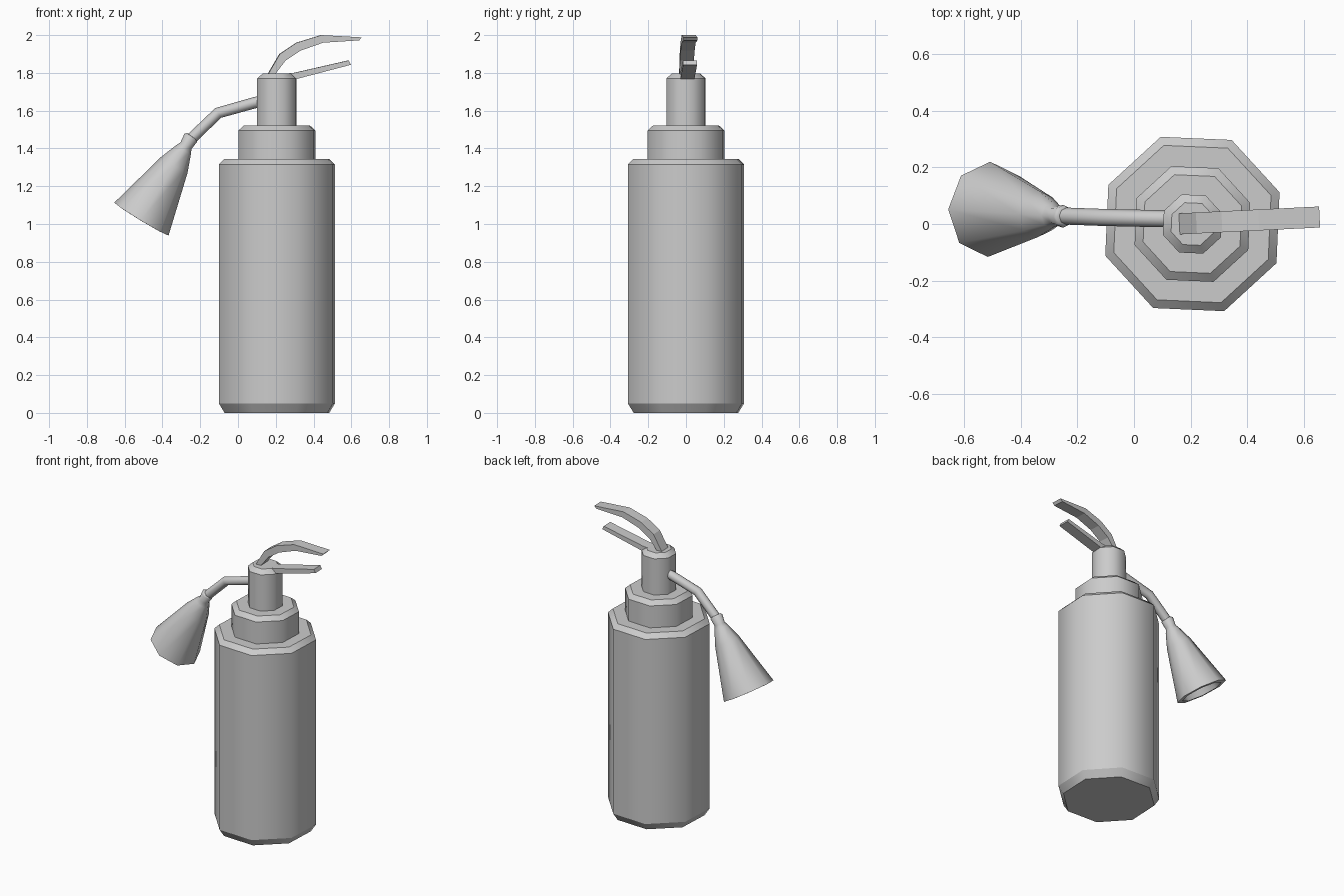
import bpy, bmesh, math
from mathutils import Vector, Matrix

cube = bpy.data.objects.get("Cube")
if cube:
    bpy.data.objects.remove(cube, do_unlink=True)

grey = bpy.data.materials.new("plain grey")
grey.use_nodes = True
COLOUR = (0.6, 0.6, 0.6, 1)
grey.diffuse_color = COLOUR
grey.node_tree.nodes["Principled BSDF"].inputs["Base Color"].default_value = COLOUR


def finish(name, bm, smooth=True, sharp_angle=50):
    bmesh.ops.recalc_face_normals(bm, faces=bm.faces)
    for f in bm.faces:
        f.smooth = smooth
    for e in bm.edges:
        if e.is_manifold and e.calc_face_angle() > math.radians(sharp_angle):
            e.smooth = False
    mesh = bpy.data.meshes.new(name)
    bm.to_mesh(mesh)
    bm.free()
    mesh.materials.append(grey)
    obj = bpy.data.objects.new(name, mesh)
    bpy.context.collection.objects.link(obj)
    return obj


def loft(bm, rings):
    """Skin a list of equal-length point rings and cap both ends."""
    loops = [[bm.verts.new(p) for p in ring] for ring in rings]
    n = len(loops[0])
    for a, b in zip(loops, loops[1:]):
        for i in range(n):
            j = (i + 1) % n
            bm.faces.new((a[i], a[j], b[j], b[i]))
    bm.faces.new(loops[0][::-1])
    bm.faces.new(loops[-1])
    return loops


def ring(radius, z, turn=0.0, sides=8):
    step = math.tau / sides
    return [Vector((radius * math.cos(turn + i * step),
                    radius * math.sin(turn + i * step), z)) for i in range(sides)]


# Stepped octagonal body, each step with chamfered rims
CENTRE = Vector((0.206, 0, 0))


def octagon_step(name, profile):
    bm = bmesh.new()
    loops = loft(bm, [[p + CENTRE for p in ring(r, z, math.radians(20))]
                      for r, z in profile])
    obj = finish(name, bm)
    # rims stay crisp while the wall is shaded round
    for e in obj.data.edges:
        a, b = (obj.data.vertices[i].co for i in e.vertices)
        if abs(a.z - b.z) < 0.001:
            e.use_edge_sharp = True


octagon_step("tank", [(0.295, 0), (0.327, 0.05), (0.327, 1.315), (0.295, 1.345)])
octagon_step("shoulder", [(0.217, 1.33), (0.217, 1.495), (0.185, 1.522)])
octagon_step("valve_neck", [(0.111, 1.51), (0.111, 1.77), (0.08, 1.797)])

# Bent hose, swept along its path
path = [Vector(p) for p in ((0.15, 0.018, 1.657), (0.08, 0.019, 1.64),
                            (-0.105, 0.023, 1.588), (-0.27, 0.029, 1.43))]
bm = bmesh.new()
rings = []
for i, p in enumerate(path):
    t = (path[min(i + 1, len(path) - 1)] - path[max(i - 1, 0)]).normalized()
    side = t.cross(Vector((0, 1, 0))).normalized()
    up = side.cross(t)
    rings.append([p + side * v.x + up * v.y for v in ring(0.03, 0)])
loft(bm, rings)
finish("hose", bm)

# Hollow flared nozzle with collar, lathed then aimed along its axis
bm = bmesh.new()
profile = [(0.03, -0.03), (0.04, -0.02), (0.034, 0.03), (0.046, 0.055),
           (0.082, 0.15), (0.168, 0.485), (0.135, 0.487), (0.065, 0.2)]
loft(bm, [ring(r, z) for r, z in profile])
axis = Vector((-0.255, 0.024, -0.42)).normalized()
across = Vector((0, 1, 0)).cross(axis).normalized()
frame = Matrix((across, axis.cross(across), axis)).transposed().to_4x4()
bm.transform(Matrix.Translation((-0.26, 0.028, 1.44)) @ frame)
finish("nozzle", bm)


# Levers: side outlines extruded across, turned slightly about the neck
def lever(name, top, bottom, half_width=0.037):
    bm = bmesh.new()
    rings = [[Vector((x, y, z)) for x, z, y in
              ((*a, -half_width), (*a, half_width), (*b, half_width), (*b, -half_width))]
             for a, b in zip(top, bottom)]
    loft(bm, rings)
    pivot = Matrix.Translation((0.15, 0, 0))
    bm.transform(pivot @ Matrix.Rotation(math.radians(2.8), 4, "Z") @ pivot.inverted())
    finish(name, bm, smooth=False)


lever("carry_handle",
      [(0.15, 1.78), (0.22, 1.90), (0.31, 1.96), (0.44, 2.0), (0.655, 1.988)],
      [(0.185, 1.78), (0.25, 1.865), (0.33, 1.918), (0.45, 1.96), (0.64, 1.972)])
lever("squeeze_lever",
      [(0.2, 1.79), (0.30, 1.801), (0.585, 1.866)],
      [(0.2, 1.765), (0.31, 1.768), (0.597, 1.843)])
